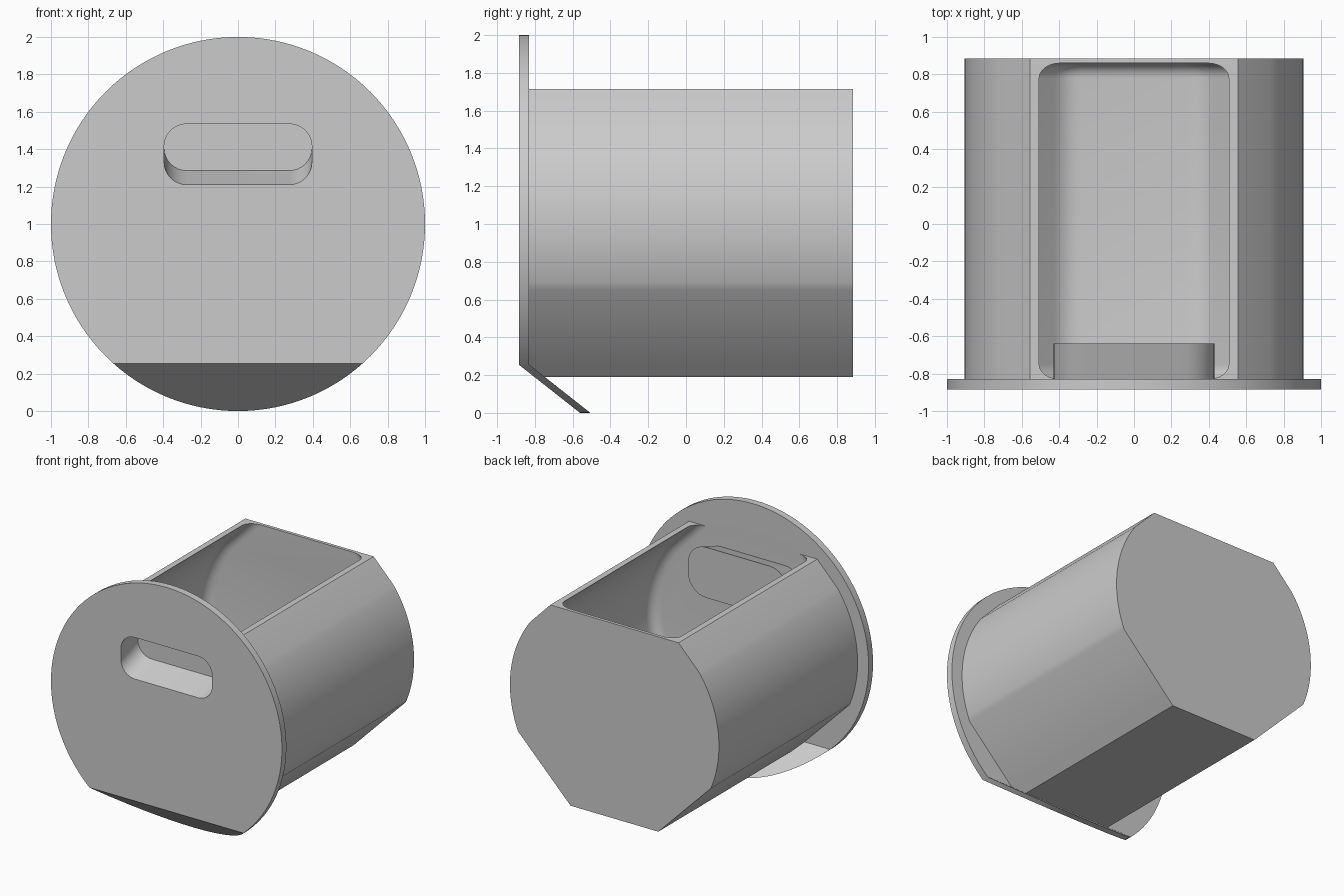
import bpy, bmesh, math
from mathutils import Vector

if "Cube" in bpy.data.objects:
    bpy.data.objects.remove(bpy.data.objects["Cube"])

FRONT, SEAT, BACK = -0.885, -0.83, 0.885   # plate face, plate rear, body end
CREASE, LEAN = 0.255, 1.27                 # where the plate bends, and how far
TOP, BOTTOM = 1.715, 0.19

grey = bpy.data.materials.new("light grey plastic")
grey.use_nodes = True
grey.diffuse_color = (0.6, 0.6, 0.6, 1)
grey.node_tree.nodes["Principled BSDF"].inputs["Base Color"].default_value = grey.diffuse_color


def bend(y, z):
    return y + LEAN * max(0, CREASE - z)


def loft(name, rings):
    """Skin closed rings of equal length and cap both ends."""
    bm = bmesh.new()
    loops = [[bm.verts.new(p) for p in ring] for ring in rings]
    n = len(loops[0])
    for a, b in zip(loops, loops[1:]):
        for i in range(n):
            bm.faces.new((a[i], a[(i + 1) % n], b[(i + 1) % n], b[i]))
    bm.faces.new(loops[0][::-1])
    bm.faces.new(loops[-1])
    # keep the bent caps flat on either side of the crease
    bmesh.ops.bisect_plane(bm, geom=bm.verts[:] + bm.edges[:] + bm.faces[:],
                           plane_co=(0, 0, CREASE), plane_no=(0, 0, 1))
    bmesh.ops.recalc_face_normals(bm, faces=bm.faces)
    me = bpy.data.meshes.new(name)
    bm.to_mesh(me)
    bm.free()
    ob = bpy.data.objects.new(name, me)
    bpy.context.collection.objects.link(ob)
    me.materials.append(grey)
    return ob


def boolean(target, tool, operation):
    mod = target.modifiers.new(operation.lower(), "BOOLEAN")
    mod.operation, mod.object, mod.solver = operation, tool, "EXACT"
    bpy.context.view_layer.objects.active = target
    bpy.ops.object.modifier_apply(modifier=mod.name)
    bpy.data.objects.remove(tool)


def mirrored(half):
    return half + [(-x, z) for x, z in reversed(half)]


def offset(points, d):
    """Move an open outline inward (to its right) by d."""
    pts = [Vector(p) for p in points]
    normals = [Vector((-(b - a).y, (b - a).x)).normalized() for a, b in zip(pts, pts[1:])]
    out = []
    for i, p in enumerate(pts):
        n0, n1 = normals[max(i - 1, 0)], normals[min(i, len(normals) - 1)]
        out.append(tuple(p - (n0 + n1) * d / (1 + n0.dot(n1))))
    return out


def rounded(points, r):
    """Replace distinct corners of an open outline by short curves."""
    out = [points[0]]
    for a, b, c in zip(points, points[1:], points[2:]):
        a, b, c = Vector(a), Vector(b), Vector(c)
        u, v = (a - b).normalized(), (c - b).normalized()
        if u.angle(v) > math.radians(165):
            out.append(tuple(b))
            continue
        p = b + u * min(r, (a - b).length * 0.45)
        q = b + v * min(r, (c - b).length * 0.45)
        for k in range(6):
            t = k / 5
            out.append(tuple(p * (1 - t) ** 2 + b * 2 * t * (1 - t) + q * t * t))
    return out + [points[-1]]


# Outline of the body's +x side, from the top down
R = 0.905
a0, a1 = math.asin(0.535 / R), math.asin(-0.35 / R)
side = [(0.555, TOP)]
for i in range(21):
    a = a0 + (a1 - a0) * i / 20
    side.append((R * math.cos(a), 1 + R * math.sin(a)))
t = (CREASE - BOTTOM) / (side[-1][1] - BOTTOM)
foot = 0.38
side += [(foot + (side[-1][0] - foot) * t, CREASE), (foot, BOTTOM)]

# Body, run a little way into the plate
outline = mirrored(side)
shell = loft("holder", [[(x, bend(SEAT - 0.02, z), z) for x, z in outline],
                        [(x, BACK, z) for x, z in outline]])

# Round front plate with its lower edge bent back
circle = [(math.sin(2 * math.pi * i / 128), 1 + math.cos(2 * math.pi * i / 128)) for i in range(128)]
half = math.sqrt(1 - (1 - CREASE) ** 2)
circle += [(half, CREASE), (-half, CREASE)]
circle.sort(key=lambda p: math.atan2(p[0], p[1] - 1))
plate = loft("front_plate", [[(x, bend(y, z), z) for x, z in circle] for y in (FRONT, SEAT)])
boolean(shell, plate, "UNION")

# Hollow, open at the top, with filleted ends
lead = (0.555 - 0.2, TOP + 0.2)
base = [lead] + side[1:-2] + [side[-1]]
base = base + [(-x, z) for x, z in reversed(base)]
FIL, WALL = 0.08, 0.032
rings = []
for end, sign in ((SEAT, 1), (BACK - 0.025, -1)):
    steps = range(7) if sign > 0 else range(6, -1, -1)
    for k in steps:
        a = math.pi / 2 * k / 6
        y = end + sign * FIL * (1 - math.cos(a))
        inset = rounded(offset(base, WALL + FIL * (1 - math.sin(a))), 0.08)
        rings.append([(x, bend(y, z) if sign > 0 else y, z) for x, z in inset])
boolean(shell, loft("hollow_cutter", rings), "DIFFERENCE")


# Finger slot: a pocket that rises toward the back, with a thin housing
def slot(name, grow, y0, y1):
    w, h, r = 0.395 + grow, 0.1625 + grow, 0.12 + grow
    ring = []
    for i in range(4):
        cx, cz = (w - r) * (1, -1, -1, 1)[i], (h - r) * (1, 1, -1, -1)[i]
        for k in range(9):
            a = math.pi / 2 * (i + k / 8)
            ring.append((cx + r * math.cos(a), cz + r * math.sin(a)))
    return loft(name, [[(x, y, 1.3725 + z + 0.36 * (y - FRONT)) for x, z in ring] for y in (y0, y1)])


boolean(shell, slot("slot_housing", 0.035, SEAT - 0.02, -0.64), "UNION")
boolean(shell, slot("slot_cutter", 0, FRONT - 0.05, -0.675), "DIFFERENCE")

bpy.ops.object.select_all(action="DESELECT")
shell.select_set(True)
bpy.context.view_layer.objects.active = shell
bpy.ops.object.shade_smooth_by_angle(angle=math.radians(25))
